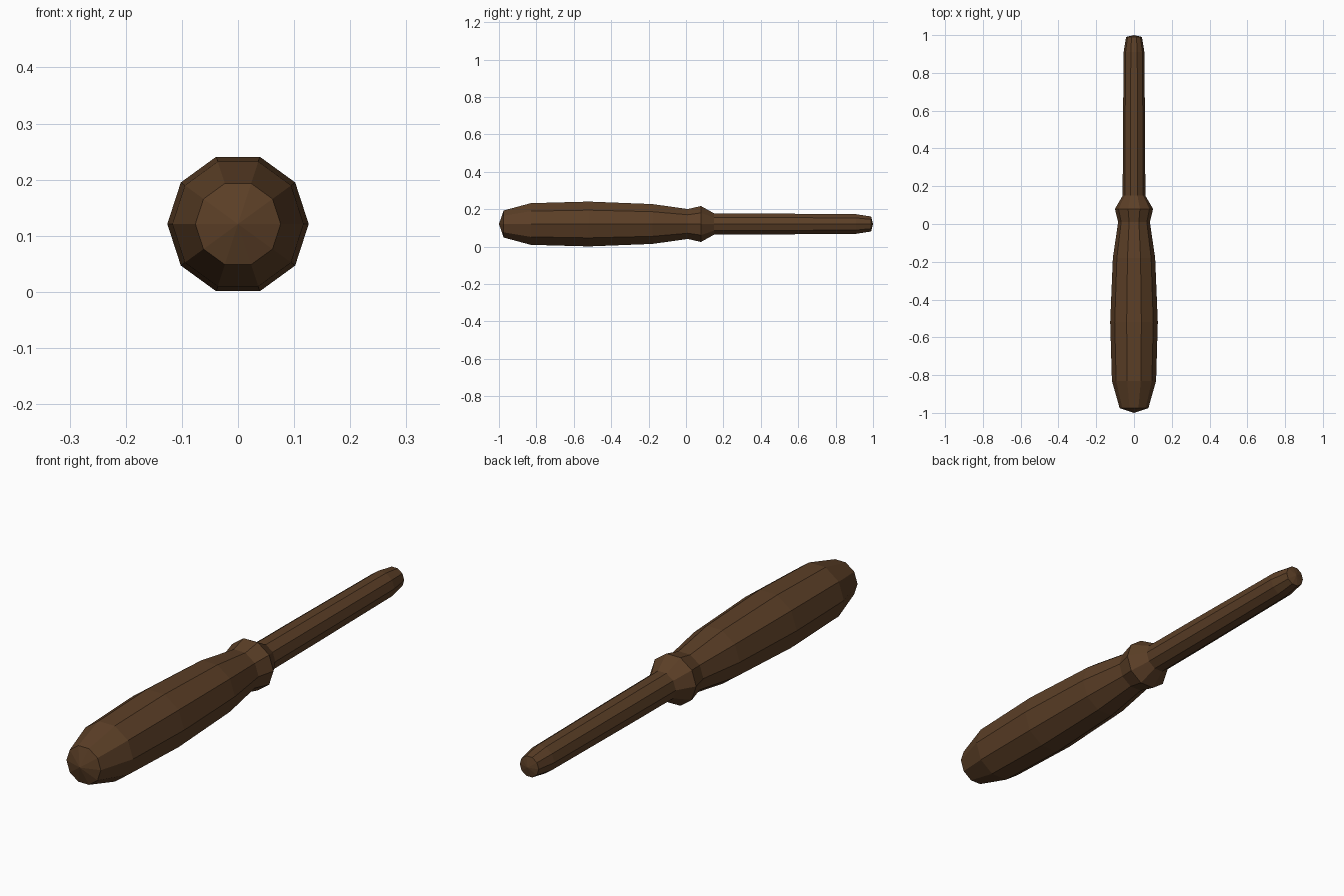
import bpy, bmesh
from math import cos, sin, tau

cube = bpy.data.objects.get("Cube")
if cube:
    bpy.data.objects.remove(cube, do_unlink=True)

SIDES = 10
AXIS_Z = 0.121


def make_material(name, color):
    mat = bpy.data.materials.new(name)
    mat.use_nodes = True
    mat.diffuse_color = color
    bsdf = mat.node_tree.nodes["Principled BSDF"]
    bsdf.inputs["Base Color"].default_value = color
    bsdf.inputs["Roughness"].default_value = 0.8
    return mat


def lathe(name, profile, mat):
    """Turn (y, radius) points around the long axis; zero radius makes a pole."""
    bm = bmesh.new()
    rings = []
    for y, r in profile:
        count = SIDES if r else 1
        rings.append([bm.verts.new((r * cos(tau * i / SIDES), y,
                                    AXIS_Z + r * sin(tau * i / SIDES)))
                      for i in range(count)])
    for a, b in zip(rings, rings[1:]):
        for i in range(SIDES):
            j = (i + 1) % SIDES
            quad = [a[i % len(a)], a[j % len(a)], b[j % len(b)], b[i % len(b)]]
            bm.faces.new(list(dict.fromkeys(quad)))
    bmesh.ops.recalc_face_normals(bm, faces=bm.faces)
    mesh = bpy.data.meshes.new(name)
    bm.to_mesh(mesh)
    bm.free()
    mesh.materials.append(mat)
    obj = bpy.data.objects.new(name, mesh)
    bpy.context.collection.objects.link(obj)
    return obj


wood = make_material("dark brown wood", (0.107, 0.050, 0.020, 1))

# Swelling grip, flared collar and slim tapered shaft in one turned piece
lathe("turned_wooden_pin", [
    (-1.0, 0), (-0.975, 0.076),
    (-0.83, 0.117), (-0.52, 0.126), (-0.18, 0.112), (0.01, 0.084),
    (0.08, 0.101), (0.15, 0.06),
    (0.41, 0.059), (0.91, 0.055), (0.99, 0.042), (1.0, 0),
], wood)
